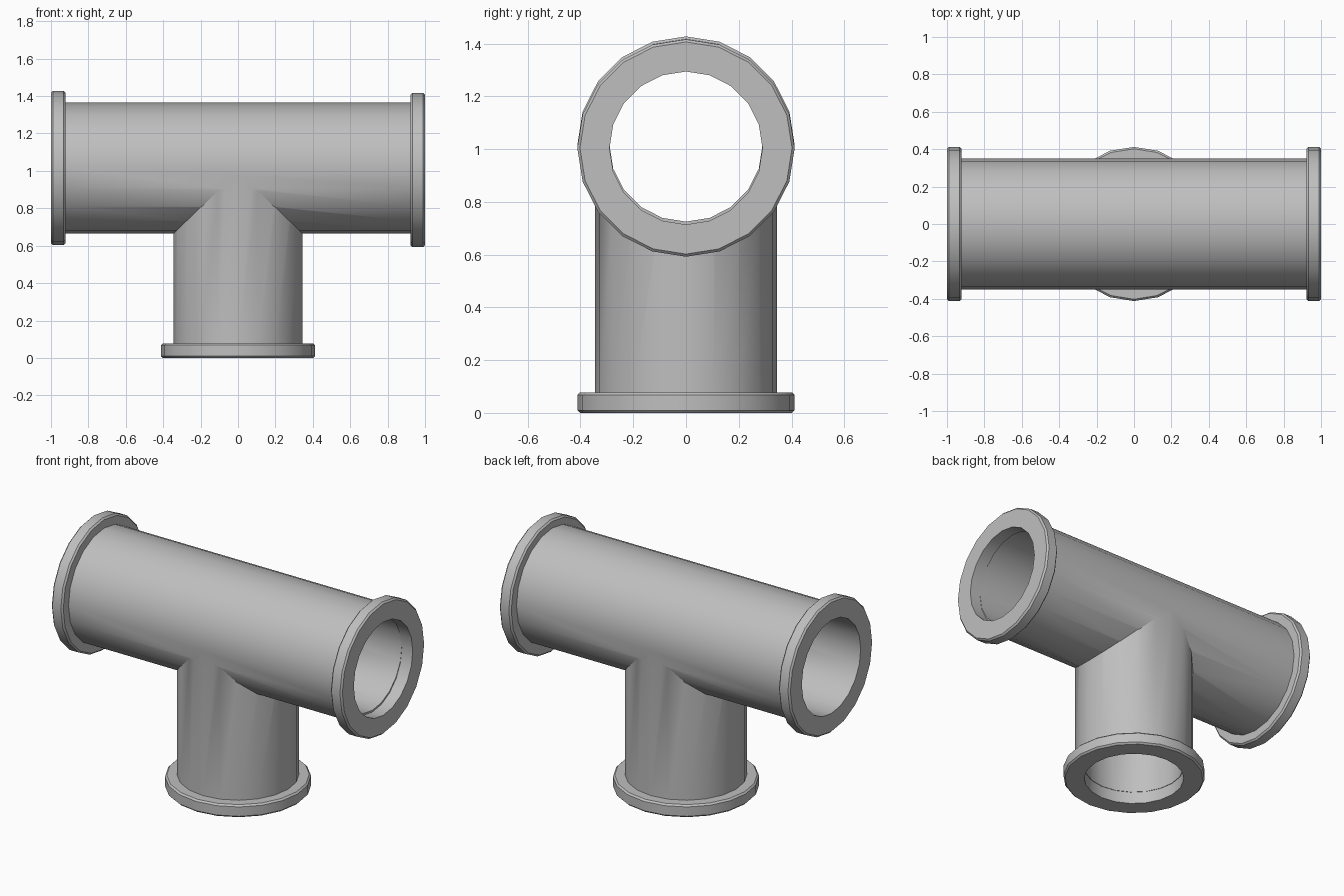
import bpy, math
from mathutils import Matrix, Vector

cube = bpy.data.objects.get("Cube")
if cube:
    bpy.data.objects.remove(cube, do_unlink=True)

SIDES = 20
AXIS_Z = 1.015      # height of the run's centre line
BORE = 0.29

grey = bpy.data.materials.new("pipe_grey")
grey.use_nodes = True
COLOUR = (0.52, 0.52, 0.52, 1)
grey.diffuse_color = COLOUR
grey.node_tree.nodes["Principled BSDF"].inputs["Base Color"].default_value = COLOUR


def lathe(name, profile, matrix, closed):
    """Turn (radius, height) points about local z; open profiles get end caps."""
    verts, faces = [], []
    for r, h in profile:
        for i in range(SIDES):
            a = 2 * math.pi * i / SIDES
            verts.append(matrix @ Vector((r * math.cos(a), r * math.sin(a), h)))
    n = len(profile)
    for k in range(n if closed else n - 1):
        a, b = k * SIDES, (k + 1) % n * SIDES
        for i in range(SIDES):
            j = (i + 1) % SIDES
            faces.append((a + i, a + j, b + j, b + i))
    if not closed:
        faces.append(tuple(reversed(range(SIDES))))
        faces.append(tuple(range((n - 1) * SIDES, n * SIDES)))
    mesh = bpy.data.meshes.new(name)
    mesh.from_pydata(verts, [], faces)
    mesh.materials.append(grey)
    obj = bpy.data.objects.new(name, mesh)
    bpy.context.collection.objects.link(obj)
    return obj


def smooth(obj, degrees):
    bpy.ops.object.select_all(action='DESELECT')
    obj.select_set(True)
    bpy.context.view_layer.objects.active = obj
    bpy.ops.object.shade_smooth_by_angle(angle=math.radians(degrees))


def boolean(obj, other, operation):
    mod = obj.modifiers.new(operation.lower(), 'BOOLEAN')
    mod.operation, mod.object, mod.solver = operation, other, 'EXACT'
    bpy.context.view_layer.objects.active = obj
    bpy.ops.object.modifier_apply(modifier=mod.name)
    bpy.data.objects.remove(other, do_unlink=True)


run = Matrix.Translation((0, 0, AXIS_Z)) @ Matrix.Rotation(math.pi / 2, 4, 'Y')
upright = Matrix.Identity(4)

# Tee body: run and branch joined, then bored through
body = lathe("tee_body", [(0.35, -0.925), (0.35, 0.925)], run, False)
branch = lathe("branch", [(0.344, 0.075), (0.344, AXIS_Z)], upright, False)
boolean(body, branch, 'UNION')
boolean(body, lathe("run_bore", [(BORE, -1.1), (BORE, 1.1)], run, False), 'DIFFERENCE')
boolean(body, lathe("branch_bore", [(BORE - 0.003, -0.1), (BORE - 0.003, AXIS_Z)],
                    upright, False), 'DIFFERENCE')
smooth(body, 30)

# Flange rings with softened outer rims, local z pointing into the pipe
T, R, C = 0.078, 0.412, 0.01
ring = [(BORE, 0), (R - C, 0), (R, C), (R, T - C), (R - C, T), (BORE, T)]
turn = math.pi / 2
for name, place in (
    ("left_flange", Matrix.Translation((1, 0, AXIS_Z - 0.011)) @ Matrix.Rotation(-turn, 4, 'Y')),
    ("right_flange", Matrix.Translation((-1, 0, AXIS_Z)) @ Matrix.Rotation(turn, 4, 'Y')),
    ("bottom_flange", upright),
):
    smooth(lathe(name, ring, place, True), 30)
